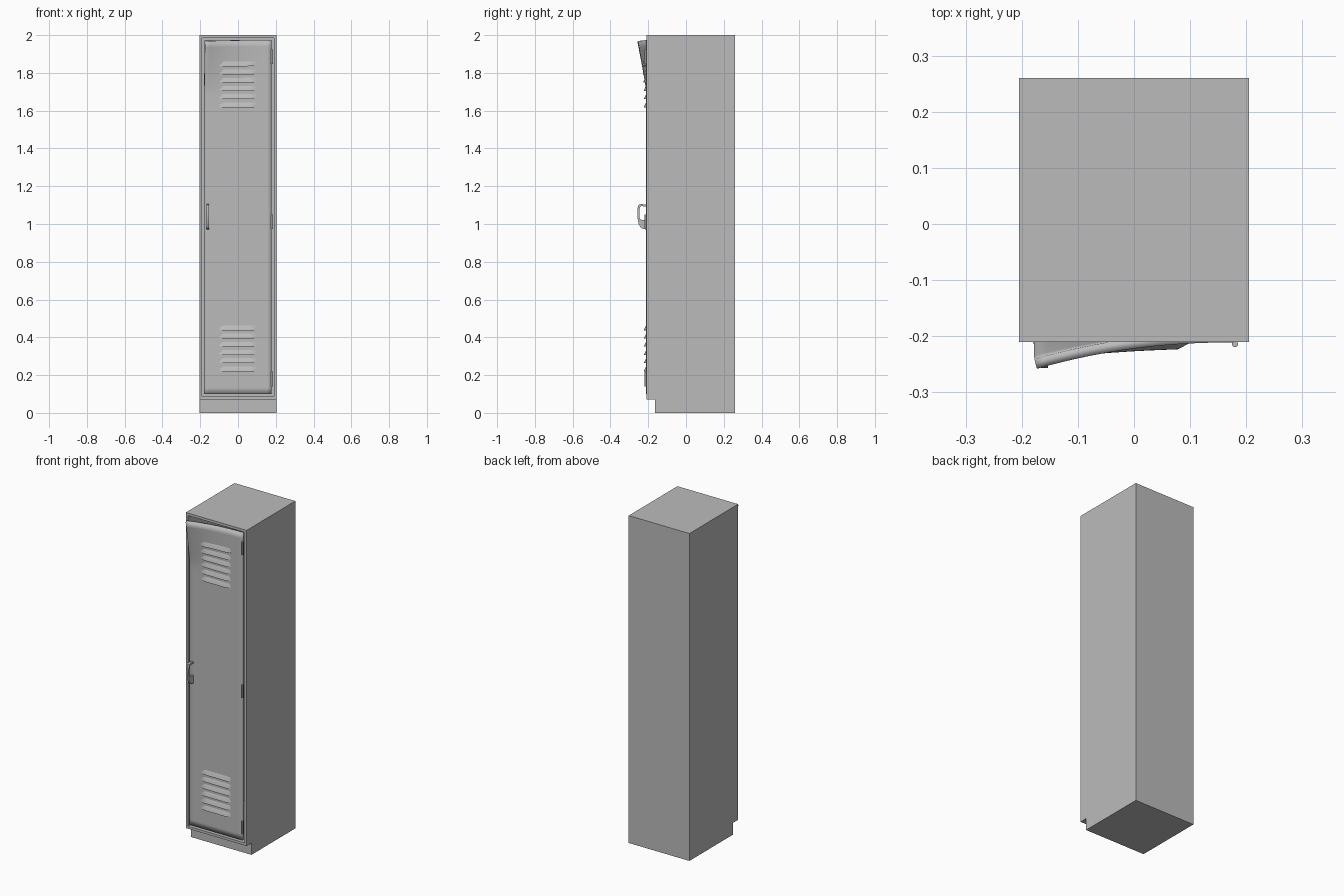
import bpy, bmesh, math
from mathutils import Vector, Matrix

cube = bpy.data.objects.get("Cube")
if cube:
    bpy.data.objects.remove(cube, do_unlink=True)

grey = bpy.data.materials.new("grey painted steel")
grey.use_nodes = True
colour = (0.5, 0.5, 0.5, 1)
grey.diffuse_color = colour
grey.node_tree.nodes["Principled BSDF"].inputs["Base Color"].default_value = colour

FRONT = -0.21                      # front plane of the cabinet
LEFT, RIGHT, LOW, HIGH = -0.179, 0.177, 0.1, 1.974   # door edges


def finish(name, bm, smooth=None):
    bmesh.ops.recalc_face_normals(bm, faces=bm.faces)
    mesh = bpy.data.meshes.new(name)
    bm.to_mesh(mesh)
    bm.free()
    mesh.materials.append(grey)
    ob = bpy.data.objects.new(name, mesh)
    bpy.context.collection.objects.link(ob)
    if smooth:
        bpy.ops.object.select_all(action='DESELECT')
        ob.select_set(True)
        bpy.context.view_layer.objects.active = ob
        bpy.ops.object.shade_smooth_by_angle(angle=math.radians(smooth))
    return ob


def extrude_profile(bm, outline, x0, x1):
    """Extrude a closed (y, z) outline from x0 to x1."""
    face = bm.faces.new([bm.verts.new((x0, y, z)) for y, z in outline])
    new = bmesh.ops.extrude_face_region(bm, geom=[face])["geom"]
    bmesh.ops.translate(bm, vec=(x1 - x0, 0, 0),
                        verts=[v for v in new if isinstance(v, bmesh.types.BMVert)])


def bend(p):
    """Pry the upper free corner of the door outward."""
    u = max(0, (RIGHT - p.x) / (RIGHT - LEFT))
    v = max(0, (p.z - 1.7) / (HIGH - 1.7))
    a = u ** 2.1 * v ** 1.15
    return Vector((p.x + 0.006 * a, p.y - 0.047 * a, p.z - 0.007 * a))


# Cabinet: side profile with toe recess, front inset and pushed in
bm = bmesh.new()
extrude_profile(bm, [(-0.163, 0), (0.26, 0), (0.26, 2), (FRONT, 2),
                     (FRONT, 0.072), (-0.163, 0.072)], -0.205, 0.205)
bmesh.ops.recalc_face_normals(bm, faces=bm.faces)
front = min(bm.faces, key=lambda f: f.calc_center_median().y)
bmesh.ops.inset_individual(bm, faces=[front], thickness=0.022)
new = bmesh.ops.extrude_face_region(bm, geom=[front])["geom"]
bmesh.ops.translate(bm, vec=(0, 0.455, 0),
                    verts=[v for v in new if isinstance(v, bmesh.types.BMVert)])
if front.is_valid:
    bmesh.ops.delete(bm, geom=[front], context='FACES_ONLY')
finish("cabinet_body", bm)

# Door: bent sheet with folded thickness
bm = bmesh.new()
bmesh.ops.create_grid(bm, x_segments=16, y_segments=56, size=0.5)
for v in bm.verts:
    x = LEFT + (v.co.x + 0.5) * (RIGHT - LEFT)
    z = LOW + (v.co.y + 0.5) * (HIGH - LOW)
    v.co = bend(Vector((x, FRONT - 0.001, z)))
bmesh.ops.recalc_face_normals(bm, faces=bm.faces)
if sum(f.normal.y for f in bm.faces) > 0:
    bmesh.ops.reverse_faces(bm, faces=bm.faces)
mesh = bpy.data.meshes.new("door")
bm.to_mesh(mesh)
bm.free()
mesh.materials.append(grey)
door = bpy.data.objects.new("door", mesh)
bpy.context.collection.objects.link(door)
bpy.context.view_layer.objects.active = door
door.select_set(True)
bpy.ops.object.shade_smooth_by_angle(angle=math.radians(35))
fold = door.modifiers.new("fold", 'SOLIDIFY')
fold.thickness = 0.018
fold.offset = -1
bpy.context.view_layer.objects.active = door
bpy.ops.object.modifier_move_to_index(modifier="fold", index=0)


# Louvres: pressed wedges that follow the bent door
def louvre_group(name, bottom, pitch):
    bm = bmesh.new()
    steps = 10
    for row in range(6):
        z = bottom + row * pitch
        rings = []
        for i in range(steps + 1):
            x = -0.097 + 0.194 * i / steps
            s = 0.15 if i in (0, steps) else 1
            section = [(FRONT + 0.003, z), (FRONT - 0.001 - 0.011 * s, z),
                       (FRONT - 0.001 - 0.010 * s, z + 0.006), (FRONT + 0.003, z + 0.034)]
            rings.append([bm.verts.new(bend(Vector((x, y, h)))) for y, h in section])
        for a, b in zip(rings, rings[1:]):
            for k in range(4):
                j = (k + 1) % 4
                bm.faces.new((a[k], a[j], b[j], b[k]))
        bm.faces.new(rings[0])
        bm.faces.new(rings[-1])
    finish(name, bm, 25)


louvre_group("upper_louvres", 1.618, 0.0435)
louvre_group("lower_louvres", 0.22, 0.0435)

# Handle: curved pull with solid lower end
bm = bmesh.new()
outer = [(-0.208, 1.102), (-0.238, 1.106), (-0.252, 1.1), (-0.257, 1.08),
         (-0.257, 1.035), (-0.251, 1.0), (-0.238, 0.978), (-0.208, 0.97)]
inner = [(-0.208, 1.092), (-0.236, 1.095), (-0.243, 1.09), (-0.246, 1.076),
         (-0.246, 1.035), (-0.243, 1.026), (-0.236, 1.022), (-0.208, 1.02)]
loops = [[[bm.verts.new((x, y, z)) for y, z in line] for line in (outer, inner)]
         for x in (-0.166, -0.153)]
(oa, ia), (ob, ib) = loops
for i in range(len(outer) - 1):
    for a, b in ((oa, ia), (ob, ib), (oa, ob), (ia, ib)):
        bm.faces.new((a[i], a[i + 1], b[i + 1], b[i]))
for i in (0, -1):
    bm.faces.new((oa[i], ia[i], ib[i], ob[i]))
finish("door_handle", bm, 35)

# Hinges: three knuckles on the fixed edge
for name, z in (("lower_hinge", 0.18), ("middle_hinge", 1.012), ("upper_hinge", 1.885)):
    bm = bmesh.new()
    bmesh.ops.create_cone(bm, cap_ends=True, segments=12, radius1=0.0055, radius2=0.0055,
                          depth=0.078, matrix=Matrix.Translation((0.18, -0.214, z)))
    finish(name, bm, 35)
